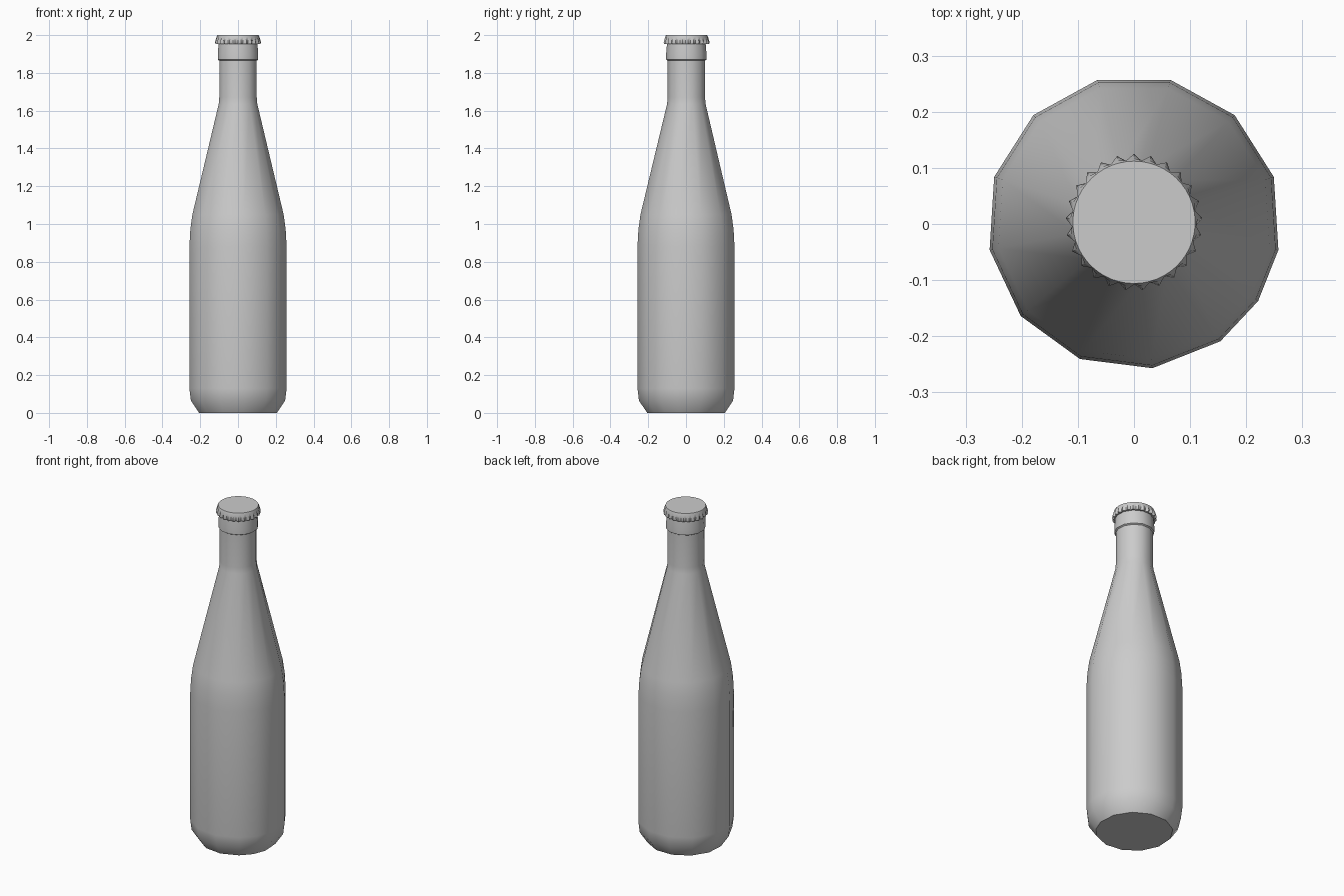
import bpy, bmesh
from math import cos, sin, radians

if "Cube" in bpy.data.objects:
    bpy.data.objects.remove(bpy.data.objects["Cube"])

CY = 0.003  # axis offset that centres the uneven outline


def loft(name, rings, smooth_angle):
    """Skin a list of closed point rings and cap both ends."""
    bm = bmesh.new()
    loops = [[bm.verts.new(p) for p in ring] for ring in rings]
    n = len(loops[0])
    for a, b in zip(loops, loops[1:]):
        for i in range(n):
            j = (i + 1) % n
            bm.faces.new((a[i], a[j], b[j], b[i]))
    bm.faces.new(loops[0][::-1])
    bm.faces.new(loops[-1])
    bmesh.ops.recalc_face_normals(bm, faces=bm.faces)
    mesh = bpy.data.meshes.new(name)
    bm.to_mesh(mesh)
    bm.free()
    obj = bpy.data.objects.new(name, mesh)
    bpy.context.collection.objects.link(obj)
    bpy.ops.object.select_all(action='DESELECT')
    obj.select_set(True)
    bpy.context.view_layer.objects.active = obj
    bpy.ops.object.shade_smooth_by_angle(angle=radians(smooth_angle))
    return obj


def point(r, deg, z):
    return (r * cos(radians(deg)), r * sin(radians(deg)) + CY, z)


# Bottle: 13-sided outline, two narrower sides at the front right
steps = [2] * 3 + [1.5] * 2 + [2] * 7
angles = [75.6]
for s in steps:
    angles.append(angles[-1] - 14.4 * s)
angles.reverse()
profile = [(0.210, 0), (0.254, 0.065), (0.262, 0.13), (0.262, 0.88),
           (0.257, 0.97), (0.246, 1.05), (0.104, 1.635), (0.101, 1.67),
           (0.101, 1.865), (0.109, 1.87), (0.109, 1.90), (0.104, 1.96)]
loft("bottle", [[point(r, a, z) for a in angles] for r, z in profile], 42)

# Crimped crown cap: 25 teeth alternating with valleys
TEETH = 25
cap_rings = [(0.119, 0.108, 1.952), (0.122, 0.110, 1.962),
             (0.114, 0.111, 1.990), (0.109, 0.109, 2.0)]
loft("crown_cap", [[point(valley if i % 2 else tip, 90 + i * 180 / TEETH, z)
                    for i in range(TEETH * 2)]
                   for tip, valley, z in cap_rings], 25)
